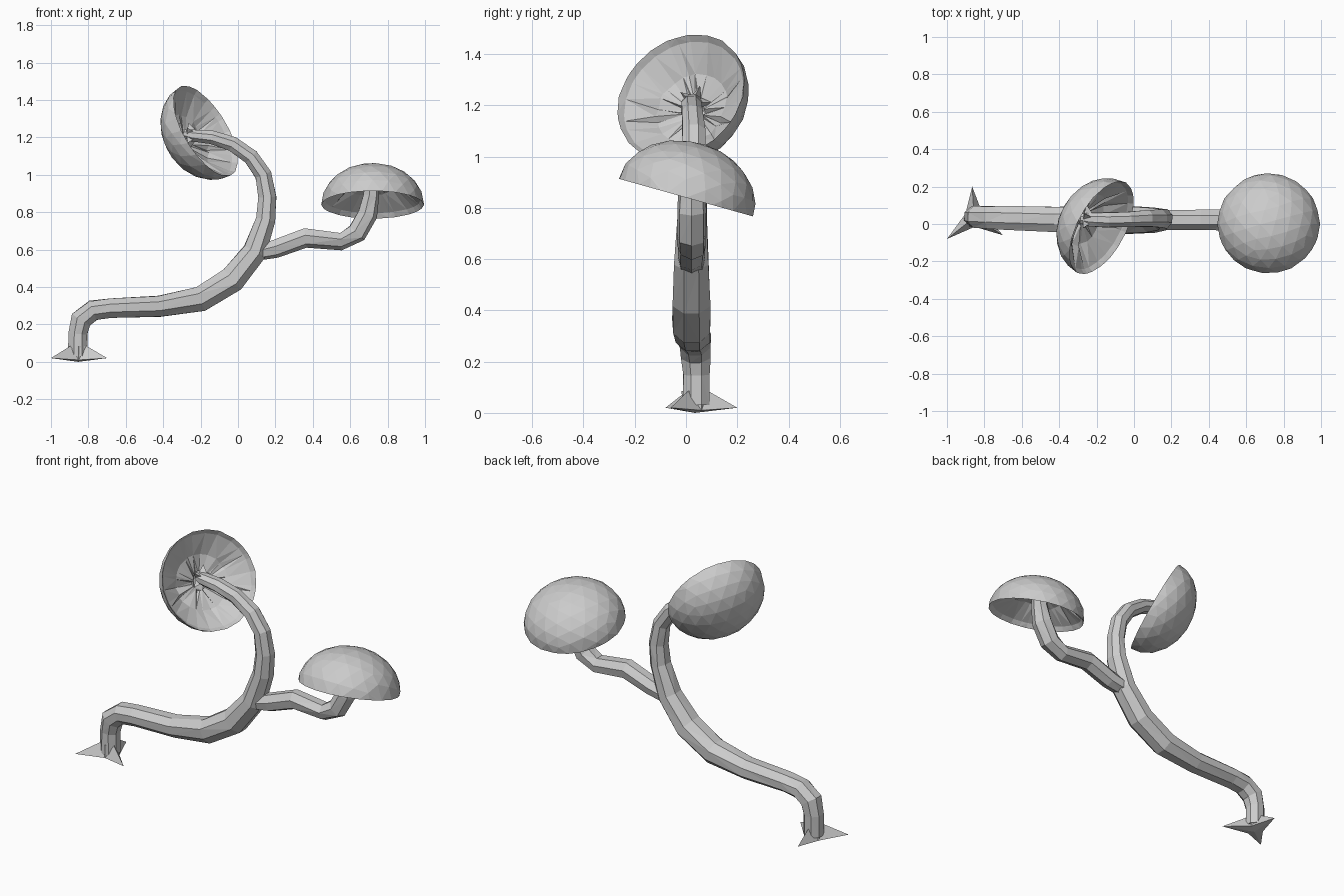
import bpy, bmesh, math, random
from mathutils import Vector, Matrix

if "Cube" in bpy.data.objects:
    bpy.data.objects.remove(bpy.data.objects["Cube"])

random.seed(4)


def finish(bm, name):
    bmesh.ops.recalc_face_normals(bm, faces=bm.faces)
    me = bpy.data.meshes.new(name)
    bm.to_mesh(me)
    bm.free()
    ob = bpy.data.objects.new(name, me)
    bpy.context.collection.objects.link(ob)
    return ob


def tube(name, path, sides=8):
    """Sweep a polygon along points (x, y, z, in-plane radius, y radius)."""
    bm = bmesh.new()
    pts = [Vector(p[:3]) for p in path]
    rings = []
    for i, p in enumerate(path):
        t = (pts[min(i + 1, len(pts) - 1)] - pts[max(i - 1, 0)]).normalized()
        side = Vector((0, 1, 0))
        side = (side - t * side.dot(t)).normalized()
        up = t.cross(side)
        ring = []
        for k in range(sides):
            a = 2 * math.pi * (k + 0.5) / sides
            j = random.uniform(0.98, 1.07)
            ring.append(bm.verts.new(pts[i] + j * (up * p[3] * math.cos(a)
                                                   + side * p[4] * math.sin(a))))
        rings.append(ring)
    for a, b in zip(rings, rings[1:]):
        for k in range(sides):
            bm.faces.new((a[k], a[(k + 1) % sides], b[(k + 1) % sides], b[k]))
    bm.faces.new(rings[0])
    bm.faces.new(rings[-1])
    bmesh.ops.triangulate(bm, faces=bm.faces)
    return finish(bm, name)


def cap(name, centre, axis, radius=0.275, height=0.22):
    """Faceted dome with a hollow, pleated underside."""
    bm = bmesh.new()
    bmesh.ops.create_icosphere(bm, subdivisions=3, radius=1)
    bmesh.ops.rotate(bm, verts=bm.verts, matrix=Matrix.Rotation(0.3, 3, 'X'))
    bmesh.ops.bisect_plane(bm, geom=bm.verts[:] + bm.edges[:] + bm.faces[:],
                           plane_co=(0, 0, 0), plane_no=(0, 0, 1), clear_inner=True)
    bmesh.ops.scale(bm, verts=bm.verts, vec=(radius, radius, height))
    bmesh.ops.remove_doubles(bm, verts=bm.verts, dist=0.025)
    # underside rings: radius factor, depth, pleat depth
    for f, z, pleat in ((0.93, 0.025, 0), (0.55, 0.10, 0.012), (0.15, 0.135, 0.01)):
        edges = [e for e in bm.edges if e.is_boundary]
        res = bmesh.ops.extrude_edge_only(bm, edges=edges)['geom']
        for v in (g for g in res if isinstance(g, bmesh.types.BMVert)):
            d = Vector((v.co.x, v.co.y, 0)).normalized() * radius * f
            v.co = (d.x, d.y, z + random.uniform(-pleat, pleat))
    bmesh.ops.holes_fill(bm, edges=[e for e in bm.edges if e.is_boundary], sides=0)
    bmesh.ops.triangulate(bm, faces=bm.faces)
    ob = finish(bm, name)
    ob.rotation_mode = 'QUATERNION'
    ob.rotation_quaternion = Vector(axis).to_track_quat('Z', 'Y')
    ob.location = centre
    return ob


def star(name, tips, notch, top_r, top_z, tip_z):
    """Flared collar with pointed tips (x, y), narrowing up to a ring."""
    bm = bmesh.new()
    outline = []
    for i, (x, y) in enumerate(tips):
        a = Vector((x, y)).normalized()
        b = Vector(tips[(i + 1) % len(tips)]).normalized()
        m = (a + b).normalized() * notch
        outline += [(x, y, tip_z), (m.x, m.y, tip_z * 0.5)]
    low = [bm.verts.new(p) for p in outline]
    high = []
    for p in outline:
        d = Vector(p[:2]).normalized() * top_r
        high.append(bm.verts.new((d.x, d.y, top_z)))
    base = bm.verts.new((0, 0, 0))
    n = len(low)
    for k in range(n):
        j = (k + 1) % n
        bm.faces.new((low[k], low[j], high[j], high[k]))
        bm.faces.new((low[j], low[k], base))
    bm.faces.new(high)
    bmesh.ops.triangulate(bm, faces=bm.faces)
    return finish(bm, name)


# Main stem: rises from the root, runs along, then curls up and back
tube("main_stem", [
    (-0.855, 0.04, 0.03, 0.055, 0.055), (-0.855, 0.04, 0.15, 0.053, 0.055),
    (-0.838, 0.038, 0.225, 0.06, 0.06), (-0.775, 0.035, 0.275, 0.057, 0.064),
    (-0.68, 0.033, 0.287, 0.053, 0.066), (-0.42, 0.025, 0.297, 0.06, 0.07),
    (-0.2, 0.022, 0.337, 0.072, 0.077), (-0.03, 0.022, 0.44, 0.075, 0.077),
    (0.09, 0.022, 0.59, 0.066, 0.072), (0.148, 0.025, 0.76, 0.053, 0.06),
    (0.157, 0.028, 0.88, 0.05, 0.054), (0.135, 0.03, 1.0, 0.048, 0.05),
    (0.07, 0.03, 1.095, 0.045, 0.047), (-0.03, 0.025, 1.165, 0.042, 0.044),
    (-0.14, 0.022, 1.2, 0.038, 0.042), (-0.24, 0.025, 1.21, 0.034, 0.038),
    (-0.29, 0.03, 1.22, 0.024, 0.026)])

# Side branch carrying the upright cap
tube("side_branch", [
    (0.09, 0.022, 0.58, 0.04, 0.05), (0.2, 0.022, 0.605, 0.05, 0.052),
    (0.36, 0.022, 0.665, 0.053, 0.054), (0.55, 0.022, 0.645, 0.046, 0.055),
    (0.635, 0.022, 0.69, 0.056, 0.056), (0.69, 0.022, 0.79, 0.054, 0.057),
    (0.712, 0.022, 0.89, 0.043, 0.05), (0.716, 0.022, 0.985, 0.04, 0.045)], 7)

# Caps
cap("upright_cap", (0.72, 0, 0.84), (0, 0.27, 0.963))
cap("drooping_cap", (-0.173, -0.02, 1.235), (-0.78, 0.42, -0.47))

# Three-pointed root at the ground
root = star("root", [(-0.145, -0.115), (0.155, -0.095), (-0.01, 0.165)],
            0.05, 0.052, 0.085, 0.02)
root.location = (-0.855, 0.035, 0)

# Small spiked collar where the stem meets the drooping cap
r = 0.07
collar = star("stem_collar", [(r * math.cos(a), r * math.sin(a)) for a in
                              (2 * math.pi * k / 5 for k in range(5))],
              0.032, 0.028, 0.05, 0.012)
collar.location = (-0.275, 0.035, 1.21)
collar.rotation_mode = 'QUATERNION'
collar.rotation_quaternion = Vector((1, -0.15, 0.05)).to_track_quat('Z', 'Y')
